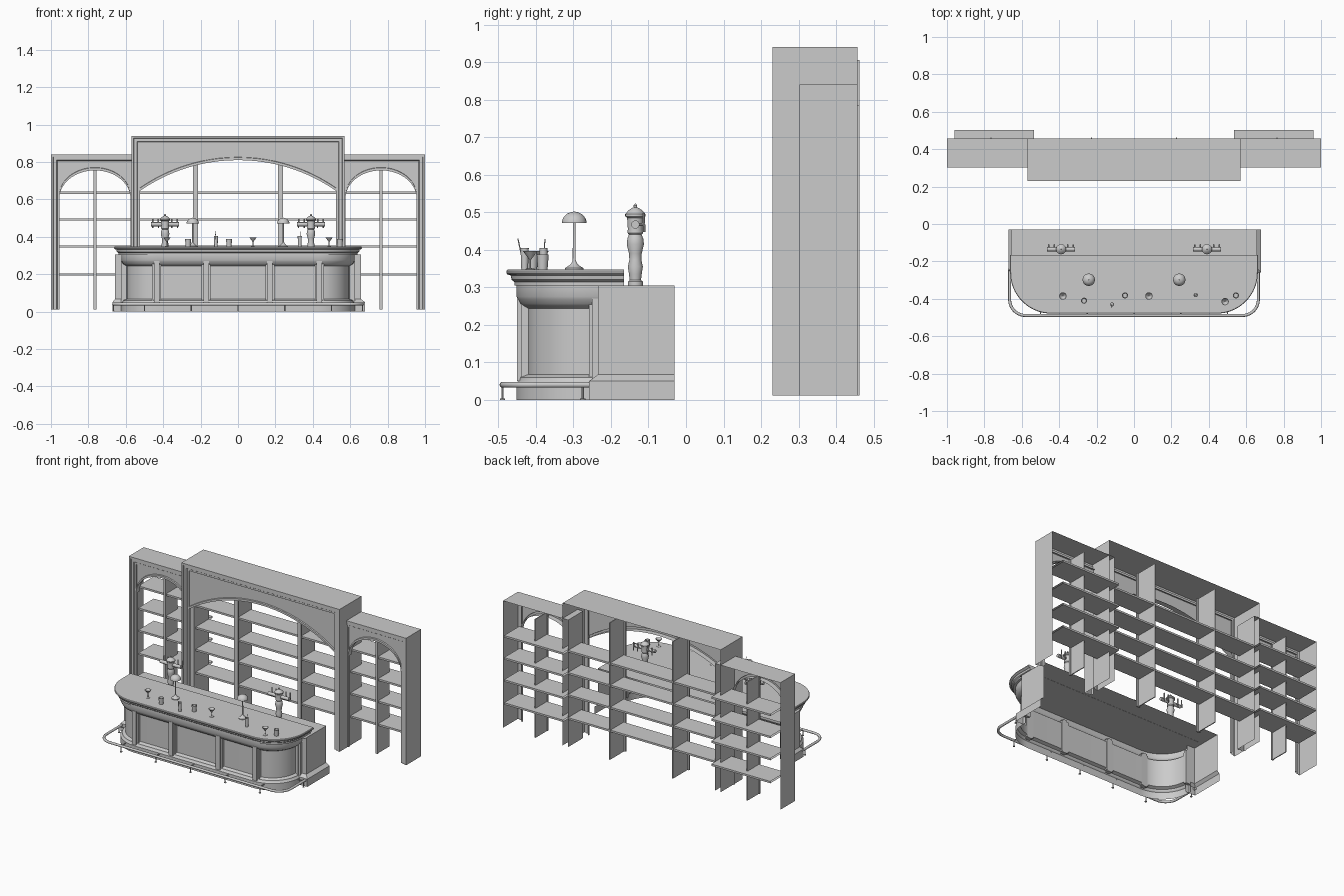
import bpy, bmesh, math
from mathutils import Vector, Matrix

if "Cube" in bpy.data.objects:
    bpy.data.objects.remove(bpy.data.objects["Cube"])


def finish(name, bm, angle=35):
    me = bpy.data.meshes.new(name)
    bm.to_mesh(me)
    bm.free()
    me.shade_smooth()
    me.set_sharp_from_angle(angle=math.radians(angle))
    ob = bpy.data.objects.new(name, me)
    bpy.context.collection.objects.link(ob)
    return ob


def grid(name, rows, ring=False, cap=False):
    """Skin a list of point columns; ring closes the columns onto each other."""
    bm = bmesh.new()
    vs = [[bm.verts.new(p) for p in r] for r in rows]
    n = len(vs)
    for i in range(n if ring else n - 1):
        a, b = vs[i], vs[(i + 1) % n]
        for j in range(len(a) - 1):
            bm.faces.new((a[j], b[j], b[j + 1], a[j + 1]))
    if cap:
        bm.faces.new([r[-1] for r in vs])
        bm.faces.new([r[0] for r in reversed(vs)])
        if not ring:
            for j in range(len(vs[0]) - 1):
                bm.faces.new((vs[-1][j], vs[0][j], vs[0][j + 1], vs[-1][j + 1]))
    return finish(name, bm)


def sweep(name, path, profile, plane='xy', cap=False):
    """Sweep an (inset, depth) profile along a mitred flat path."""
    pts = [Vector(p) for p in path]
    rows = []
    for i, p in enumerate(pts):
        ns = []
        for a, b in ((i - 1, i), (i, i + 1)):
            if a >= 0 and b < len(pts):
                d = (pts[b] - pts[a]).normalized()
                ns.append(Vector((-d.y, d.x)))
        m = sum(ns, Vector((0, 0))).normalized()
        m /= m.dot(ns[0])
        row = []
        for inset, w in profile:
            q = p + m * inset
            row.append((q.x, q.y, w) if plane == 'xy' else (q.x, w, q.y))
        rows.append(row)
    return grid(name, rows, cap=cap)


def box(name, x, y, z):
    bm = bmesh.new()
    bmesh.ops.create_cube(bm, size=1)
    for v in bm.verts:
        v.co = [(r[0] + r[1]) / 2 + c * (r[1] - r[0]) for r, c in zip((x, y, z), v.co)]
    return finish(name, bm)


def lathe(name, profile, loc, n=24, cap=True):
    rows = [[(loc[0] + r * math.cos(2 * math.pi * i / n),
              loc[1] + r * math.sin(2 * math.pi * i / n), loc[2] + z)
             for r, z in profile] for i in range(n)]
    return grid(name, rows, ring=True, cap=cap)


def rod(name, a, b, r, n=12):
    a, b = Vector(a), Vector(b)
    bm = bmesh.new()
    rot = (b - a).to_track_quat('Z', 'Y').to_matrix().to_4x4()
    bmesh.ops.create_cone(bm, cap_ends=True, segments=n, radius1=r, radius2=r,
                          depth=(b - a).length, matrix=Matrix.Translation((a + b) / 2) @ rot)
    return finish(name, bm)


def rounded(X, yb, yf, r, n=16):
    """Outline running left to right round the front, with round corners."""
    right = [(X - r + r * math.sin(t), yf + r - r * math.cos(t))
             for t in (math.pi / 2 * i / n for i in range(n + 1))] + [(X, yb)]
    return [(-x, y) for x, y in reversed(right)] + right


# --- back bar cabinets: sides, top and moulded face frame in one sweep
def cabinet(name, x0, x1, top, front):
    f = front
    sweep(name, [(x1, .012), (x1, top), (x0, top), (x0, .012)],
          [(0, .457), (0, f), (.012, f), (.014, f + .006), (.03, f + .006),
           (.034, f + .012), (.045, f + .012), (.045, f + .03)], 'xz')


def arch(name, x0, x1, curve, top, y, n=32):
    rows = []
    for i in range(n + 1):
        t = -math.cos(math.pi * i / n)
        x, z = (x0 + x1) / 2 + t * (x1 - x0) / 2, curve(t)
        rows.append([(x, y + .035, z), (x, y, z), (x, y, z + .014),
                     (x, y + .008, z + .016), (x, y + .008, top)])
    grid(name, rows)


def shelf(name, x0, x1, y0, y1, z, t=.012):
    # board left open at its two ends
    grid(name, [[(x, y0, z), (x, y1, z), (x, y1, z - t), (x, y0, z - t), (x, y0, z)]
                for x in (x1, x0)])


def divider(name, x, w, y, top):
    box(name + "_stile", (x - w / 2, x + w / 2), (y, y + .01), (.012, top))
    box(name + "_web", (x - .003, x + .003), (y + .01, .463), (.012, top))


SHELVES = (.204, .354, .498, .642)
cabinet("centre_cabinet", -.57, .57, .94, .231)
R = (.525 ** 2 + .165 ** 2) / (2 * .165)
arch("centre_arch", -.525, .525,
     lambda t: .81 - R + math.sqrt(R * R - (.525 * t) ** 2), .897, .243)
for z in SHELVES:
    shelf("centre_shelf", -.53, .53, .32, .457, z)
for s in (-1, 1):
    divider("centre_divider", s * .228, .027, .305, .905)
    a, b = sorted((s * .53, s * 1.0))
    cabinet("side_cabinet", a, b, .84, .303)
    arch("side_arch", a + .045, b - .045,
         lambda t: .605 + .15 * math.sqrt(max(0, 1 - t * t)), .797, .313)
    divider("side_divider", s * .765, .015, .335, .785)
    for z in SHELVES:
        shelf("side_shelf", *sorted((s * .535, s * .96)), .345, .503, z)

# --- counter: hollow shell with curved corners, open back and bottom
sweep("counter_front", rounded(.625, -.235, -.452, .195),
      [(0, 0), (0, .045), (.008, .052), (.01, .06), (.03, .068), (.03, .243),
       (.018, .25), (.01, .256), (.004, .268), (0, .275), (0, .305)])
for s in (-1, 1):
    e = .672 if s < 0 else .68
    pts = [(s * .6, -.235), (s * .657, -.235), (s * .657, -.03)]
    sweep("counter_end", pts if s > 0 else pts[::-1],
          [(.657 - e, 0), (.657 - e, .05), (0, .067), (0, .305)])
    # stepped pilasters at the side
    box("end_pilaster", *[sorted(v) for v in ((s * .59, s * .625), (-.25, -.234))], (.05, .27))
    box("end_pilaster_step", *[sorted(v) for v in ((s * .59, s * .612), (-.258, -.25))], (.06, .255))
for x in (-.435, -.17, .17, .435):
    box("pilaster_back", (x - .024, x + .024), (-.438, -.42), (.055, .26))
    box("pilaster", (x - .015, x + .015), (-.451, -.42), (.05, .27))
grid("work_top", [[(x, -.25, .305), (x, -.03, .305)] for x in (-.657, .657)])

# --- moulded counter top
sweep("counter_top", rounded(.662, -.165, -.479, .22, 20),
      [(.022, .304), (.022, .314), (.014, .32), (.012, .331), (.003, .334),
       (0, .338), (0, .343), (.003, .347)], cap=True)

# --- foot rail and brackets
cu = bpy.data.curves.new("foot_rail", 'CURVE')
cu.dimensions = '3D'
cu.bevel_depth = .008
cu.bevel_resolution = 3
cu.use_fill_caps = True
path = rounded(.665, -.237, -.489, .085, 10)
sp = cu.splines.new('POLY')
sp.points.add(len(path) - 1)
for p, (x, y) in zip(sp.points, path):
    p.co = (x, y, .04, 1)
bpy.context.collection.objects.link(bpy.data.objects.new("foot_rail", cu))
for x, y, bx, by in ((-.5, -.489, -.5, -.445), (-.25, -.489, -.25, -.45), (0, -.489, 0, -.45),
                     (.25, -.489, .25, -.45), (.5, -.489, .5, -.445),
                     (-.665, -.275, -.62, -.275), (.665, -.275, .62, -.275)):
    rod("rail_foot", (x, y, 0), (x, y, .035), .003, 8)
    rod("rail_flange", (x, y, 0), (x, y, .004), .007, 12)
    rod("rail_bracket", (x, y, .04), (bx, by, .04), .003, 8)

# --- beer taps, handles facing the bartender
TAP = [(.02, 0), (.02, .01), (.015, .014), (.017, .03), (.02, .05), (.016, .068), (.017, .085),
       (.023, .11), (.021, .125), (.017, .135), (.021, .14), (.02, .15), (.022, .18),
       (.027, .184), (.027, .19), (.018, .2), (.009, .206), (.004, .208), (.005, .213), (.001, .218)]
for s in (-1, 1):
    x, y = s * .39, -.135
    lathe("tap_column", TAP, (x, y, .305))
    rod("tap_crossbar", (x - .075, y, .467), (x + .075, y, .467), .011, 16)
    for dx in (-.066, -.036, .036, .066):
        rod("tap_valve", (x + dx, y, .467), (x + dx, y + .026, .467), .004, 8)
        rod("tap_handle", (x + dx, y + .022, .467), (x + dx, y + .022, .498), .0035, 8)
        rod("tap_spout", (x + dx, y + .024, .467), (x + dx, y + .024, .447), .003, 8)

# --- table lamps
for s in (-1, 1):
    loc = (s * .242, -.298, .347)
    lathe("lamp_base", [(.025, 0), (.025, .004), (.016, .009), (.008, .016), (.004, .024),
                        (.0035, .13), (.006, .133), (.003, .14)], loc)
    dome = [(.033 * math.cos(t), .124 + .03 * math.sin(t))
            for t in (math.pi / 2 * i / 8 for i in range(8))]
    lathe("lamp_shade", dome + [(.0005, .155)], loc, cap=False)

# --- glassware on the counter
for x, y in ((-.38, -.385), (.08, -.385), (.487, -.415)):
    lathe("cocktail_glass", [(.013, 0), (.012, .002), (.002, .004), (.002, .026), (.02, .05),
                             (.018, .05), (.001, .029)], (x, y, .347), 16)
for x, y in ((-.267, -.41), (-.048, -.382), (.545, -.382)):
    lathe("tumbler", [(.013, 0), (.016, .04), (.0145, .04), (.012, .004)], (x, y, .347), 16)
for x, y in ((-.118, -.43), (.33, -.38)):
    lathe("tall_glass", [(.009, 0), (.011, .058), (.0095, .058), (.008, .004)], (x, y, .347), 16)
rod("straw", (-.118, -.432, .352), (-.121, -.448, .43), .0015, 6)
rod("straw", (.33, -.38, .352), (.333, -.376, .428), .0015, 6)
